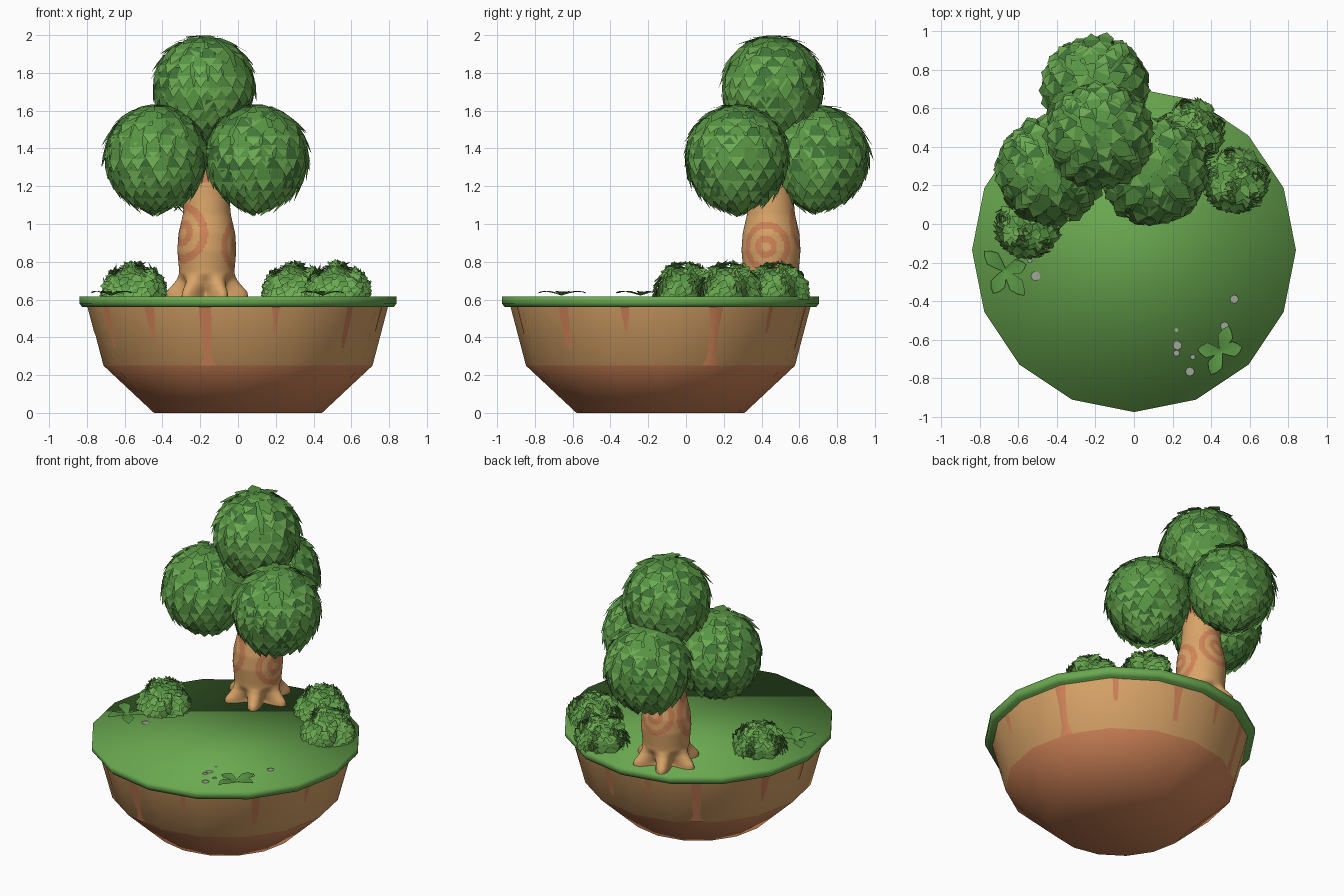
import bpy, bmesh, math, random
from mathutils import Vector

if "Cube" in bpy.data.objects:
    bpy.data.objects.remove(bpy.data.objects["Cube"])

random.seed(7)
GY = -0.135                      # centre of the round island in y
GROUND = 0.617


def mat(name, r, g, b):
    lin = lambda c: (c / 255 / 12.92) if c < 11 else ((c / 255 + 0.055) / 1.055) ** 2.4
    m = bpy.data.materials.new(name)
    m.diffuse_color = (lin(r), lin(g), lin(b), 1)
    m.use_nodes = True
    m.node_tree.nodes["Principled BSDF"].inputs["Base Color"].default_value = m.diffuse_color
    return m


GRASS = mat("grass green", 106, 169, 80)
LIGHT = mat("light leaf", 108, 170, 82)
MID = mat("mid leaf", 88, 149, 68)
DARK = mat("dark leaf", 66, 119, 56)
TAN = mat("tan bark and earth", 217, 164, 104)
RED = mat("reddish bark and earth", 208, 132, 88)
STONE = mat("grey stone", 160, 166, 154)
LEAVES = [LIGHT, MID, DARK]


def finish(bm, name, mats, smooth=False):
    me = bpy.data.meshes.new(name)
    for f in bm.faces:
        f.smooth = smooth
    bm.to_mesh(me)
    bm.free()
    for m in mats:
        me.materials.append(m)
    ob = bpy.data.objects.new(name, me)
    bpy.context.collection.objects.link(ob)
    return ob


def lathe(bm, rings, n, point, rule=lambda c: 0, top=True):
    """Skin a stack of rings; point(ring, angle) gives each vertex."""
    rows = [[bm.verts.new(point(r, 2 * math.pi * i / n)) for i in range(n)] for r in rings]
    for a, b in zip(rows, rows[1:]):
        for i in range(n):
            j = (i + 1) % n
            f = bm.faces.new((a[i], a[j], b[j], b[i]))
            f.material_index = rule(f.calc_center_median())
    bm.faces.new(rows[0][::-1]).material_index = rule(Vector((0, 0, rings[0][1])))
    if top:
        bm.faces.new(rows[-1]).material_index = rule(Vector((0, 0, rings[-1][1])))


def round_point(ring, a):
    return (ring[0] * math.cos(a), GY + ring[0] * math.sin(a), ring[1])


# Earth bowl, redder in its lower part, open under the grass
bm = bmesh.new()
lathe(bm, [(0.445, 0), (0.712, 0.25), (0.795, 0.565)], 16, round_point,
      lambda c: 1 if c.z < 0.25 else 0, top=False)
finish(bm, "earth_bowl", [TAN, RED], True)

# Grass disc with a softly shaded rim
bm = bmesh.new()
lathe(bm, [(0.825, 0.56), (0.84, 0.58), (0.84, GROUND)], 16, round_point)
finish(bm, "grass_disc", [GRASS], True)


# Streaks running down the bowl: thin tapered plates
def bowl_point(a, z):
    step = math.pi / 8
    k = math.cos(step / 2) / math.cos((a % step) - step / 2)
    r = (0.712 + (z - 0.25) * 0.083 / 0.315) * k + 0.003
    return (r * math.cos(a), GY + r * math.sin(a), z)


bm = bmesh.new()
for deg, low, w in [(233, 0.38, 0.035), (257, 0.25, 0.045), (285, 0.42, 0.028), (319, 0.34, 0.04),
                    (346, 0.43, 0.028), (22, 0.25, 0.05), (48, 0.42, 0.028), (78, 0.34, 0.04),
                    (101, 0.42, 0.028), (124, 0.25, 0.048), (157, 0.36, 0.035),
                    (180, 0.42, 0.028), (207, 0.34, 0.035)]:
    a, prev = math.radians(deg), None
    for i in range(7):
        t = i / 6
        z = 0.562 + (low - 0.562) * t
        h = w * (1 - 0.55 * t + 0.12 * math.sin(5 * t + deg))
        if low < 0.27 and i == 6:
            h = w * 1.3              # long streaks spread where they meet the lower part
        row = [bm.verts.new(bowl_point(a + s * h, z)) for s in (-1, 0, 1)]
        if prev:
            for k in (0, 1):
                bm.faces.new((prev[k], row[k], row[k + 1], prev[k + 1]))
        prev = row
finish(bm, "earth_streaks", [RED], True)

# Trunk with root flares and ringed bark
TX, TY = -0.165, 0.45
PROFILE = [(0.6, 0.165), (0.65, 0.158), (0.7, 0.146), (0.76, 0.147), (0.86, 0.156), (0.95, 0.15),
           (1.05, 0.127), (1.15, 0.118), (1.33, 0.112)]


def trunk_point(ring, a):
    z = ring[1]
    for (z0, r0), (z1, r1) in zip(PROFILE, PROFILE[1:]):
        if z <= z1 + 1e-6:
            r = r0 + (r1 - r0) * (z - z0) / (z1 - z0)
            break
    flare = max(0, min(1, (0.74 - z) / 0.1)) ** 1.3
    r += flare * 0.056 * math.cos(6 * a + 0.4)
    return (TX + r * math.cos(a), TY + r * math.sin(a), z)


def bark_rule(c):
    ang = math.atan2(c.y - TY, c.x - TX)
    for deg, z, size in [(-10, 0.88, 1), (212, 0.95, 1.2), (95, 0.98, 1)]:
        d = (ang - math.radians(deg) + math.pi) % (2 * math.pi) - math.pi
        q = math.hypot(d * 0.15, c.z - z) / size
        if 0.025 < q < 0.06 or 0.095 < q < 0.132:
            return 1
    return 1 if c.z > 1.22 else 0


bm = bmesh.new()
lathe(bm, [(0, 0.6 + 0.73 * i / 80) for i in range(81)], 96, trunk_point, bark_rule)
finish(bm, "trunk", [TAN, RED], True)


def leaf(bm, p, out, along, length, width, base, tip):
    """Pointed leaf from p, its face turned to out."""
    along = along.normalized()
    side = along.cross(out).normalized()
    pt = lambda u, w: bm.verts.new(p + along * length * u + side * width * w)
    a, b, c, d, e = pt(0, -0.36), pt(0, 0.36), pt(0.5, 0.5), pt(1, 0), pt(0.5, -0.5)
    for vs, m in (((a, b, c, e), base), ((e, c, d), tip)):
        f = bm.faces.new(vs)
        f.normal_update()
        if f.normal.dot(out) < 0:
            f.normal_flip()
        f.material_index = m


def core(bm, centre, radii):
    made = bmesh.ops.create_uvsphere(bm, u_segments=20, v_segments=12, radius=1)["verts"]
    for v in made:
        v.co = Vector(centre) + Vector([v.co[i] * radii[i] for i in range(3)])
    for f in {f for v in made for f in v.link_faces}:
        f.material_index = 1


# Crown balls: overlapping rows of hanging leaves around a core
def leaf_ball(name, centre, r):
    bm = bmesh.new()
    core(bm, centre, (r * 0.95, r * 0.95, r * 0.98))
    for row in range(13):
        th = math.radians(4 + row * 12.5)
        n = max(5, round(23 * math.sin(th)))
        for i in range(n):
            a = 2 * math.pi * (i + 0.5 * (row % 2) + random.uniform(-0.12, 0.12)) / n
            t = th + random.uniform(-0.04, 0.04)
            out = Vector((math.sin(t) * math.cos(a), math.sin(t) * math.sin(a), math.cos(t)))
            down = Vector((math.cos(t) * math.cos(a), math.cos(t) * math.sin(a), -math.sin(t)))
            along = down + out * random.uniform(-0.22, 0.02) + Vector((0, 0, -0.25 * (row > 7)))
            leaf(bm, Vector(centre) + out * r, out, along, random.uniform(0.11, 0.135),
                 random.uniform(0.075, 0.09), random.choice((1, 1, 2)), random.choice((0, 0, 0, 1)))
    finish(bm, name, LEAVES)


leaf_ball("crown_top", (-0.18, 0.46, 1.73), 0.268)
leaf_ball("crown_left", (-0.435, 0.275, 1.36), 0.272)
leaf_ball("crown_right", (0.1, 0.27, 1.36), 0.272)
leaf_ball("crown_back", (-0.2, 0.70, 1.36), 0.268)


# Bushes: small domes with loose upturned leaves
def bush(name, x, y):
    bm = bmesh.new()
    c = Vector((x, y, GROUND + 0.015))
    core(bm, c, (0.142, 0.142, 0.14))
    for i in range(190):
        z = -0.1 + 1.1 * (i + 0.5) / 190
        a = i * 2.39996
        s = math.sqrt(1 - z * z)
        out = Vector((s * math.cos(a), s * math.sin(a), z))
        along = out.orthogonal().normalized()
        along = along * math.cos(a * 3) + out.cross(along) * math.sin(a * 3) + out * 0.35
        along.z -= 0.15
        p = c + Vector((out.x * 0.148, out.y * 0.148, max(out.z, 0.0) * 0.148))
        leaf(bm, p, out, along, random.uniform(0.055, 0.08), random.uniform(0.045, 0.06),
             random.choice((0, 1)), random.choice((0, 0, 0, 1)))
    for v in bm.verts:
        v.co.z = max(v.co.z, 0.6)
    finish(bm, name, LEAVES)


bush("bush_left", -0.55, -0.01)
bush("bush_right_front", 0.53, 0.225)
bush("bush_right_back", 0.30, 0.48)


# Ground plants: a few arched leaves each
def ground_plant(name, x, y, tips):
    bm = bmesh.new()
    for tx, ty in tips:
        d = Vector((tx - x, ty - y, 0))
        s = Vector((-d.y, d.x, 0)).normalized()
        prev = None
        for u, w, h in [(0, 0.008, 0.004), (0.3, 0.026, 0.016), (0.6, 0.04, 0.024),
                        (0.85, 0.022, 0.022), (1, 0.001, 0.016)]:
            p = Vector((x, y, GROUND + h)) + d * u
            row = [bm.verts.new(p - s * w + Vector((0, 0, 0.004))), bm.verts.new(p),
                   bm.verts.new(p + s * w + Vector((0, 0, 0.004)))]
            if prev:
                for k in (0, 1):
                    bm.faces.new((prev[k + 1], prev[k], row[k], row[k + 1]))
            prev = row
    bmesh.ops.recalc_face_normals(bm, faces=bm.faces)
    for f in bm.faces:
        if f.normal.z < 0:
            f.normal_flip()
    finish(bm, name, [MID], True)


ground_plant("plant_left", -0.67, -0.24, [(-0.775, -0.14), (-0.56, -0.21), (-0.73, -0.36), (-0.57, -0.37)])
ground_plant("plant_right", 0.45, -0.66, [(0.33, -0.65), (0.49, -0.53), (0.56, -0.64), (0.40, -0.78)])

# Flat pebbles: thin round plates
bm = bmesh.new()
for x, y, r in [(-0.51, -0.27, 0.025), (-0.54, -0.19, 0.012), (0.52, -0.39, 0.022), (0.47, -0.53, 0.022),
                (0.225, -0.63, 0.023), (0.22, -0.55, 0.01), (0.22, -0.67, 0.016),
                (0.305, -0.69, 0.013), (0.29, -0.765, 0.023)]:
    bm.faces.new([bm.verts.new((x + r * math.cos(k * math.pi / 4), y + r * math.sin(k * math.pi / 4),
                                GROUND + 0.004)) for k in range(8)])
finish(bm, "pebbles", [STONE])
